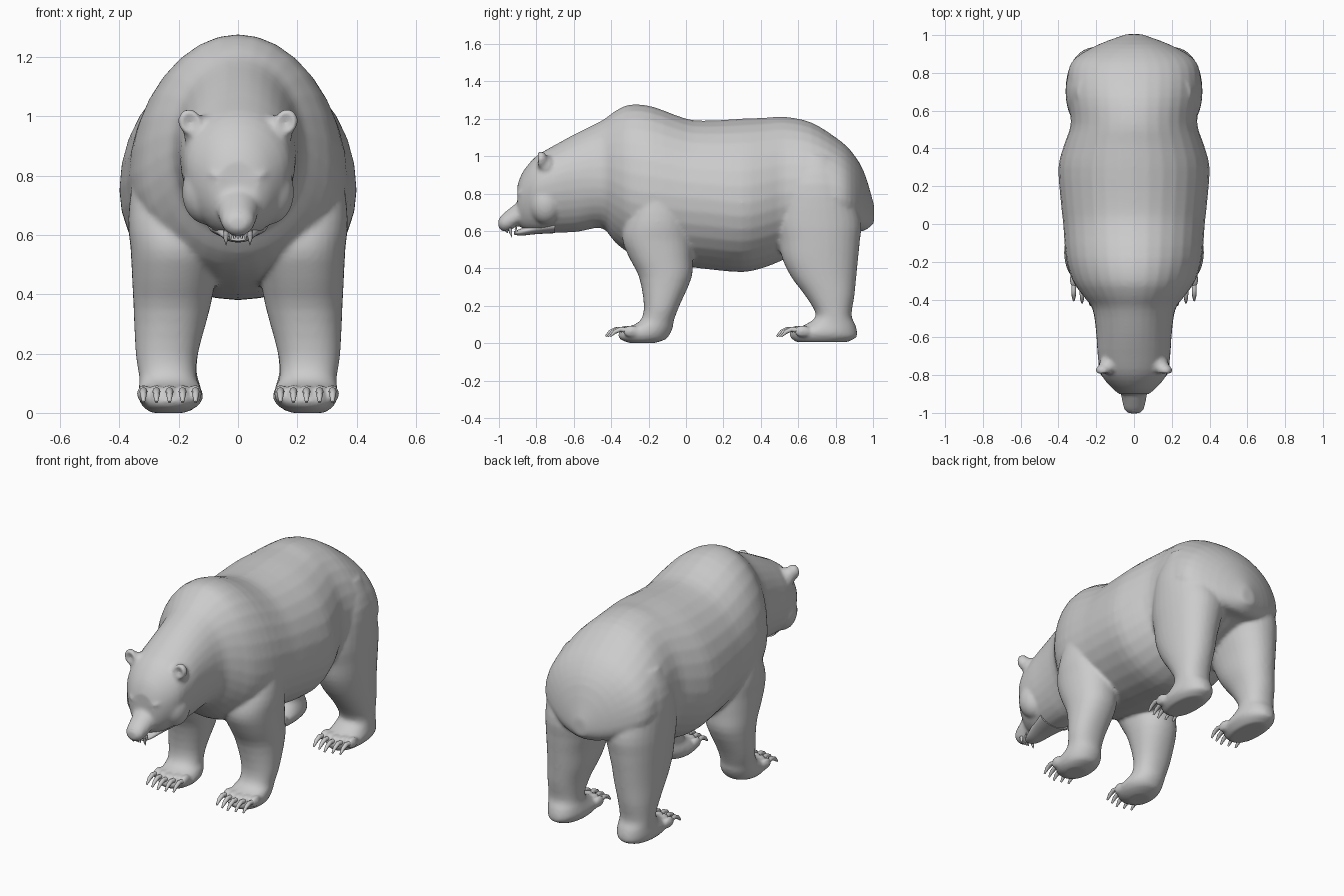
import bpy, bmesh, math
from mathutils import Vector, Matrix

if "Cube" in bpy.data.objects:
    bpy.data.objects.remove(bpy.data.objects["Cube"], do_unlink=True)

GREY = (0.6, 0.6, 0.6, 1)
fur = bpy.data.materials.new("grey")
fur.use_nodes = True
fur.diffuse_color = GREY
fur.node_tree.nodes["Principled BSDF"].inputs["Base Color"].default_value = GREY


def finish(name, bm):
    bmesh.ops.recalc_face_normals(bm, faces=bm.faces)
    mesh = bpy.data.meshes.new(name)
    bm.to_mesh(mesh)
    bm.free()
    mesh.materials.append(fur)
    ob = bpy.data.objects.new(name, mesh)
    bpy.context.collection.objects.link(ob)
    bpy.ops.object.select_all(action='DESELECT')
    bpy.context.view_layer.objects.active = ob
    ob.select_set(True)
    bpy.ops.object.shade_smooth_by_angle(angle=math.radians(60))
    return ob


def spline(rows, steps=3):
    """Catmull-Rom interpolation through rows of numbers."""
    rows = [Vector(r) for r in rows]
    out = []
    for i in range(len(rows) - 1):
        a, b, c, d = (rows[max(0, min(len(rows) - 1, i + k))] for k in (-1, 0, 1, 2))
        for s in range(steps):
            t = s / steps
            out.append(b + (c - a) * (t / 2) + (a * 2 - b * 5 + c * 4 - d) * (t * t / 2)
                       + (b * 3 - a - c * 3 + d) * (t ** 3 / 2))
    return out + [rows[-1]]


def skin(bm, rings):
    """Bridge closed rings of points and cap both ends."""
    rings = [[bm.verts.new(p) for p in ring] for ring in rings]
    n = len(rings[0])
    for a, b in zip(rings, rings[1:]):
        for i in range(n):
            bm.faces.new((a[i], a[(i + 1) % n], b[(i + 1) % n], b[i]))
    bm.faces.new(rings[0])
    bm.faces.new(rings[-1])


def oval(u, low, high, mid, power=1.0, n=32):
    """Points (u, v) of an oval whose widest level is mid."""
    for i in range(n):
        a = math.tau * i / n
        c, s = (math.copysign(abs(f) ** power, f) for f in (math.cos(a), math.sin(a)))
        yield u * c, mid + s * (high - mid if s > 0 else mid - low)


def loft_y(bm, rows):
    """Rows: y, top, bottom, half width, widest level."""
    skin(bm, [[(x, y, z) for x, z in oval(w, low, top, mid)]
              for y, top, low, w, mid in spline(rows)])


def loft_z(bm, rows, side):
    """Rows: z, front, back, inner x, outer x."""
    skin(bm, [[(side * ((x0 + x1) / 2 + x), y, z)
               for x, y in oval((x1 - x0) / 2, y0, y1, (y0 + y1) / 2, 0.92)]
              for z, y0, y1, x0, x1 in spline(rows)])


def spike(bm, points, radii, n=8):
    """Tapering horn whose sections lie across the path."""
    points = [Vector(p) for p in points]
    rings = []
    for i, (p, r) in enumerate(zip(points, radii)):
        d = points[min(i + 1, len(points) - 1)] - points[max(i - 1, 0)]
        side = Vector((1, 0, 0))
        up = d.cross(side).normalized()
        rings.append([p + side * r * math.cos(math.tau * k / n)
                      + up * r * math.sin(math.tau * k / n) for k in range(n)])
    skin(bm, rings)


def ball(bm, centre, size, turn=0, detail=20):
    m = Matrix.Translation(centre) @ Matrix.Rotation(turn, 4, 'Y') @ Matrix.Diagonal((*size, 1))
    return bmesh.ops.create_uvsphere(bm, u_segments=detail, v_segments=detail // 2 + 2,
                                     radius=1, matrix=m)["verts"]


# Torso, neck and skull profile from face to rump
TORSO = [
    (-.9, .85, .64, .07, .77), (-.87, .92, .61, .115, .79), (-.8, 1, .59, .172, .83),
    (-.7, 1.06, .59, .192, .86), (-.58, 1.125, .595, .2, .88), (-.45, 1.19, .615, .22, .88),
    (-.38, 1.24, .54, .27, .86), (-.3, 1.275, .48, .325, .82), (-.18, 1.265, .44, .36, .8),
    (0, 1.2, .41, .375, .78), (.12, 1.19, .395, .388, .77), (.3, 1.2, .38, .4, .75),
    (.42, 1.205, .405, .37, .77), (.53, 1.21, .45, .335, .8), (.67, 1.18, .52, .348, .8),
    (.8, 1.1, .57, .35, .78), (.88, 1.03, .6, .31, .76), (.95, .92, .6, .19, .72),
    (1.005, .74, .64, .04, .68)]
MUZZLE = [
    (-.78, .81, .65, .088, .71), (-.86, .79, .645, .078, .70), (-.9, .755, .628, .07, .68),
    (-.95, .715, .598, .06, .655), (-.985, .685, .6, .05, .645), (-1.003, .66, .62, .026, .64)]

# Legs from the shoulder or hip down to the sole
FRONT_LEG = [
    (.95, -.2, -.06, .14, .28), (.8, -.25, -.02, .1, .35), (.65, -.32, .02, .06, .37),
    (.55, -.34, .035, .055, .362), (.45, -.3, .035, .075, .357), (.35, -.25, .03, .095, .352),
    (.2, -.225, -.035, .135, .345), (.12, -.245, -.065, .14, .333), (.085, -.31, -.07, .125, .335),
    (.05, -.36, -.085, .118, .335), (.02, -.35, -.11, .14, .32), (0, -.3, -.17, .18, .29)]
HIND_LEG = [
    (1, .6, .78, .14, .3), (.85, .52, .87, .08, .355), (.66, .475, .935, .03, .362),
    (.55, .495, .93, .05, .358), (.45, .515, .92, .075, .352), (.35, .565, .91, .095, .345),
    (.25, .64, .9, .125, .338), (.15, .695, .885, .14, .33), (.1, .64, .905, .13, .33),
    (.06, .56, .915, .12, .335), (.03, .56, .91, .135, .325), (.005, .59, .86, .16, .3)]
PAWS = {"front": -.36, "hind": .555}


def toe_spots(side, front):
    for i in range(5):
        yield side * (.143 + i * .044), front + .012 * abs(i - 2)


bm = bmesh.new()
loft_y(bm, TORSO)
loft_y(bm, MUZZLE)
for side in (-1, 1):
    loft_z(bm, FRONT_LEG, side)
    loft_z(bm, HIND_LEG, side)
    # Cheek and frowning brow
    ball(bm, (side * .105, -.75, .745), (.085, .09, .11))
    ball(bm, (side * .06, -.878, .795), (.045, .026, .017), side * -.35)
    # Round ear with a hollowed front, rooted in the skull
    ball(bm, (side * .125, -.745, .945), (.06, .05, .06), side * .5)
    hub = Vector((side * .162, -.775, .98))
    for v in ball(bm, hub, (.04, .034, .046), side * .4):
        p = v.co - hub
        if p.y < 0:
            v.co.y += .03 * max(0, 1 - p.x ** 2 / .001 - p.z ** 2 / .0013)
    for front in PAWS.values():
        for x, y in toe_spots(side, front):
            ball(bm, (x, y + .042, .064), (.022, .045, .032))
body = finish("body_and_legs", bm)
fuse = body.modifiers.new("fuse", 'REMESH')
fuse.mode = 'VOXEL'
fuse.voxel_size = 0.01
fuse.use_smooth_shade = True
blend = body.modifiers.new("blend", 'SMOOTH')
blend.factor = 0.5
blend.iterations = 7

# Nose pad, and the lower jaw hanging slightly open
bm = bmesh.new()
ball(bm, (0, -.972, .665), (.034, .024, .02))
finish("nose", bm)
bm = bmesh.new()
loft_y(bm, [(-.7, .66, .588, .1, .63), (-.8, .645, .583, .074, .615), (-.88, .613, .575, .05, .595),
            (-.92, .598, .58, .03, .59)])
finish("lower_jaw", bm)

# Teeth: four canines and a row of incisors
bm = bmesh.new()
for side in (-1, 1):
    spike(bm, [(side * .04, -.94, .615), (side * .041, -.937, .59), (side * .04, -.93, .565)],
          (.01, .008, .001))
    spike(bm, [(side * .03, -.905, .59), (side * .032, -.91, .61), (side * .032, -.907, .632)],
          (.008, .006, .001))
for i in range(-2, 3):
    spike(bm, [(i * .012, -.958, .615), (i * .012, -.956, .588)], (.006, .004))
finish("teeth", bm)

for side, label in ((1, "left"), (-1, "right")):
    bm = bmesh.new()
    ball(bm, (side * .058, -.888, .772), (.016, .012, .009), side * -.3)
    finish("eye_" + label, bm)
    # Five curved claws on each paw
    for leg, front in PAWS.items():
        bm = bmesh.new()
        for x, y in toe_spots(side, front):
            spike(bm, [(x, y + .03, .066), (x, y - .015, .074), (x, y - .045, .06),
                       (x, y - .07, .036)], (.013, .013, .011, .005))
        finish(f"{leg}_claws_{label}", bm)
